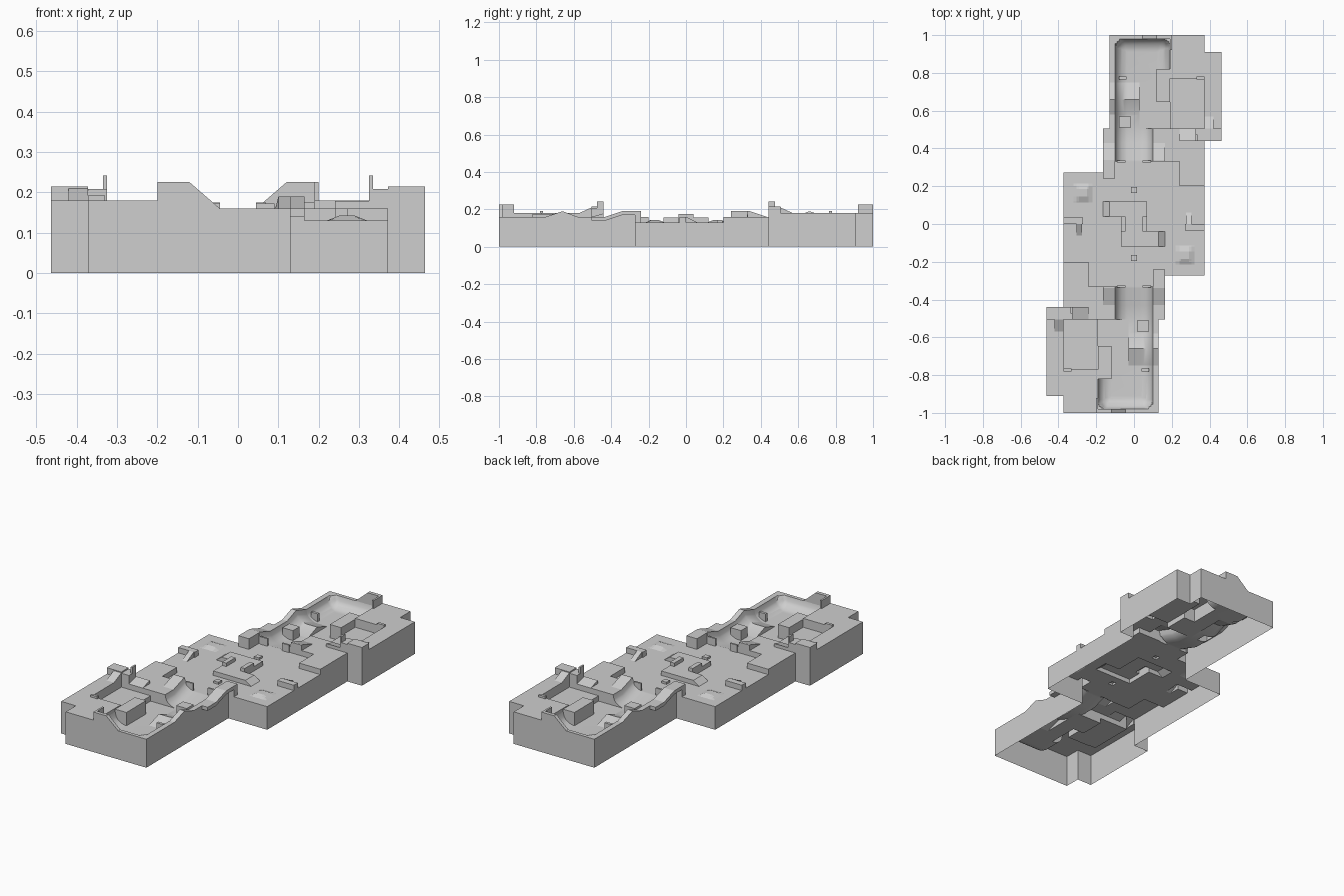
import bpy, bmesh, math

if "Cube" in bpy.data.objects:
    bpy.data.objects.remove(bpy.data.objects["Cube"])

BASIN, FLOOR, LEDGE, DECK = 0.10, 0.13, 0.16, 0.18
grey = bpy.data.materials.new("light_grey")
grey.diffuse_color = (0.62, 0.62, 0.62, 1)
grey.use_nodes = True
grey.node_tree.nodes["Principled BSDF"].inputs["Base Color"].default_value = grey.diffuse_color


def ramp(v, a, b, za, zb):
    t = max(0, min(1, (v - a) / (b - a)))
    return za + (zb - za) * t


def rise(y):
    return ramp(y, -.43, -.34, 0, .03)


def ridge(y):
    return ramp(y, -.75, -.66, 0, .03) - ramp(y, -.66, -.58, 0, .03) + rise(y)


def rim(x, y):
    return LEDGE + ridge(y)


def pipe(t, low, high, w=.07):
    # quarter-round wall rising from low to high as t goes to 0
    t = max(0, min(1, t / w))
    return low + (high - low) * (1 - math.sqrt(1 - (1 - t) ** 2))


def bowl(x, y):
    end, left, right = y + .98, x + .19, .1 - x
    cut = (end + min(left, right)) * .707 - .025
    return pipe(min(left, right, end, cut), BASIN, LEDGE)


def channel(x, y):
    return pipe(.1 - x, BASIN + ridge(y), rim(x, y))


def gully(x, y):
    return pipe(min(x + .1, .1 - x), BASIN + rise(y), LEDGE + rise(y))


def mound(x, y):
    return FLOOR + .012 * min(1, (.05 - max(abs(x - .27), abs(y + .165))) / .03)


# Patches for one half (part, x0, x1, y0, y1, height or rule); later ones win.
# Every patch is repeated turned by 180 degrees.
half = [
    ("court", -.372, .372, -.272, .272, FLOOR),
    ("court", -.24, .13, -.33, -.272, FLOOR),
    ("side_ledge", -.372, -.24, -.44, -.2, LEDGE),
    ("side_ledge", -.372, -.1, -.505, -.33, LEDGE),
    ("side_pit", -.372, -.19, -.77, -.505, FLOOR),
    ("end_deck", -.372, -.19, -1, -.77, DECK),
    ("outer_deck", -.463, -.372, -.91, -.44, DECK),
    ("rim_wall", -.19, .13, -1, -.505, rim),
    ("rim_wall", -.165, -.1, -.505, -.33, rim),
    ("rim_wall", .1, .13, -.505, -.24, rim),
    ("rim_wall", .13, .165, -.272, -.24, rim),
    ("end_ridge", -.2, -.04, -1, -.92, lambda x, y: ramp(x, -.12, -.045, .225, .16)),
    ("bowl", -.19, .1, -.98, -.75, bowl),
    ("channel_floor", -.19, -.03, -.75, -.505, BASIN),
    ("channel", -.03, .1, -.75, -.505, channel),
    ("half_pipe", -.1, .1, -.505, -.33, gully),
    ("corner_block", -.19, -.12, -.82, -.645, .175),
    ("outer_wall", -.463, -.372, -.505, -.44, .215),
    ("outer_wall", -.372, -.325, -.505, -.44, .208),
    ("wall_post", -.335, -.325, -.475, -.44, .242),
    ("wall_ramp", -.325, -.24, -.505, -.44, lambda x, y: ramp(y, -.505, -.44, .16, .178)),
    ("wall_ramp", -.42, -.372, -.57, -.505, lambda x, y: ramp(y, -.57, -.505, .18, .21)),
    ("mound", .22, .32, -.215, -.115, mound),
]
details = [
    ("cover_block", .015, .08, -.57, -.51, .155),
    ("gate_post", -.09, -.045, -.335, -.325, .172),
    ("gate_post", .045, .09, -.335, -.325, .172),
    ("edge_post", .04, .08, -.78, -.765, .145),
    ("edge_post", -.372, -.33, -.78, -.765, .192),
    ("centre_block", -.07, .13, -.12, -.04, .155),
    ("centre_block", -.05, .05, -.04, 0, .155),
    ("centre_step", .045, .07, -.04, .04, .175),
    ("centre_ramp", .13, .165, -.12, -.04, lambda x, y: ramp(x, .13, .165, .155, FLOOR)),
    ("court_post", -.015, .015, -.195, -.165, .142),
    ("side_cover", -.372, -.27, 0, .035, .16),
    ("side_cover", -.305, -.275, -.06, 0, lambda x, y: ramp(y, -.06, 0, FLOOR, .16)),
]
half += details


def turned(p):
    name, x0, x1, y0, y1, h = p
    rule = (lambda x, y: h(-x, -y)) if callable(h) else h
    return (name, -x1, -x0, -y1, -y0, rule)


patches = [q for p in half for q in (p, turned(p))]

# Grid lines: all patch borders plus extra lines for curved walls
xs, ys = set(), set()
for _, x0, x1, y0, y1, _ in patches:
    xs |= {round(x0, 4), round(x1, 4)}
    ys |= {round(y0, 4), round(y1, 4)}
for s in (-1, 1):
    for d in (.006, .014, .024, .036, .05, .07):
        xs |= {round(s * (.1 - d), 4), round(s * (.19 - d), 4)}
        ys.add(round(s * (.98 - d), 4))
    xs |= {s * .25, s * .29, s * .12, s * .045}
    ys |= {s * .145, s * .185, s * .66, s * .58, s * .43, s * .34}
xs, ys = sorted(xs), sorted(ys)


def patch_at(x, y):
    for p in reversed(patches):
        if p[1] < x < p[2] and p[3] < y < p[4]:
            return p


cells = {}
for i in range(len(xs) - 1):
    for j in range(len(ys) - 1):
        p = patch_at((xs[i] + xs[i + 1]) / 2, (ys[j] + ys[j + 1]) / 2)
        if p:
            cells[i, j] = p


def height(p, x, y):
    if p is None:
        return 0.0
    return p[5](x, y) if callable(p[5]) else p[5]


meshes = {}


def face(name, pts):
    bm = meshes.setdefault(name, bmesh.new())
    bm.faces.new([bm.verts.new(c) for c in pts])


# Top surfaces, and upright walls wherever neighbours differ in height
for (i, j), p in cells.items():
    x0, x1, y0, y1 = xs[i], xs[i + 1], ys[j], ys[j + 1]
    corners = [(x0, y0), (x1, y0), (x1, y1), (x0, y1)]
    face(p[0], [(x, y, height(p, x, y)) for x, y in corners])
    for k, (di, dj) in enumerate([(0, -1), (1, 0), (0, 1), (-1, 0)]):
        q = cells.get((i + di, j + dj))
        a, b = corners[k], corners[(k + 1) % 4]
        za, zb = height(p, *a), height(p, *b)
        qa, qb = height(q, *a), height(q, *b)
        if za + zb > qa + qb + 1e-5:
            face(p[0], [(*a, qa), (*b, qb), (*b, zb), (*a, za)])

# Overhanging rim slabs beside the half pipes
for s in (1, -1):
    for y0, y1 in ((-.505, -.43), (-.43, -.34), (-.34, -.272)):
        z0, z1 = rim(0, y0), rim(0, y1)
        for pts in ([(.13, y0, z0), (.165, y0, z0), (.165, y1, z1), (.13, y1, z1)],
                    [(.165, y0, z0 - .02), (.165, y1, z1 - .02), (.165, y1, z1), (.165, y0, z0)],
                    [(.13, y1, z1 - .02), (.165, y1, z1 - .02),
                     (.165, y0, z0 - .02), (.13, y0, z0 - .02)]):
            face("rim_slab", [(s * x, s * y, z) for x, y, z in pts])
    face("rim_slab", [(s * x, s * -.505, z) for x, z in
                      ((.13, .14), (.165, .14), (.165, .16), (.13, .16))])

# One object per named part
for name, bm in meshes.items():
    bmesh.ops.remove_doubles(bm, verts=bm.verts, dist=1e-5)
    bmesh.ops.dissolve_limit(bm, angle_limit=math.radians(.5),
                             verts=bm.verts, edges=bm.edges)
    me = bpy.data.meshes.new(name)
    bm.to_mesh(me)
    bm.free()
    me.materials.append(grey)
    ob = bpy.data.objects.new(name, me)
    bpy.context.collection.objects.link(ob)
    if name in ("bowl", "channel", "half_pipe"):
        bpy.context.view_layer.objects.active = ob
        ob.select_set(True)
        bpy.ops.object.shade_smooth_by_angle(angle=math.radians(35))
        ob.select_set(False)
